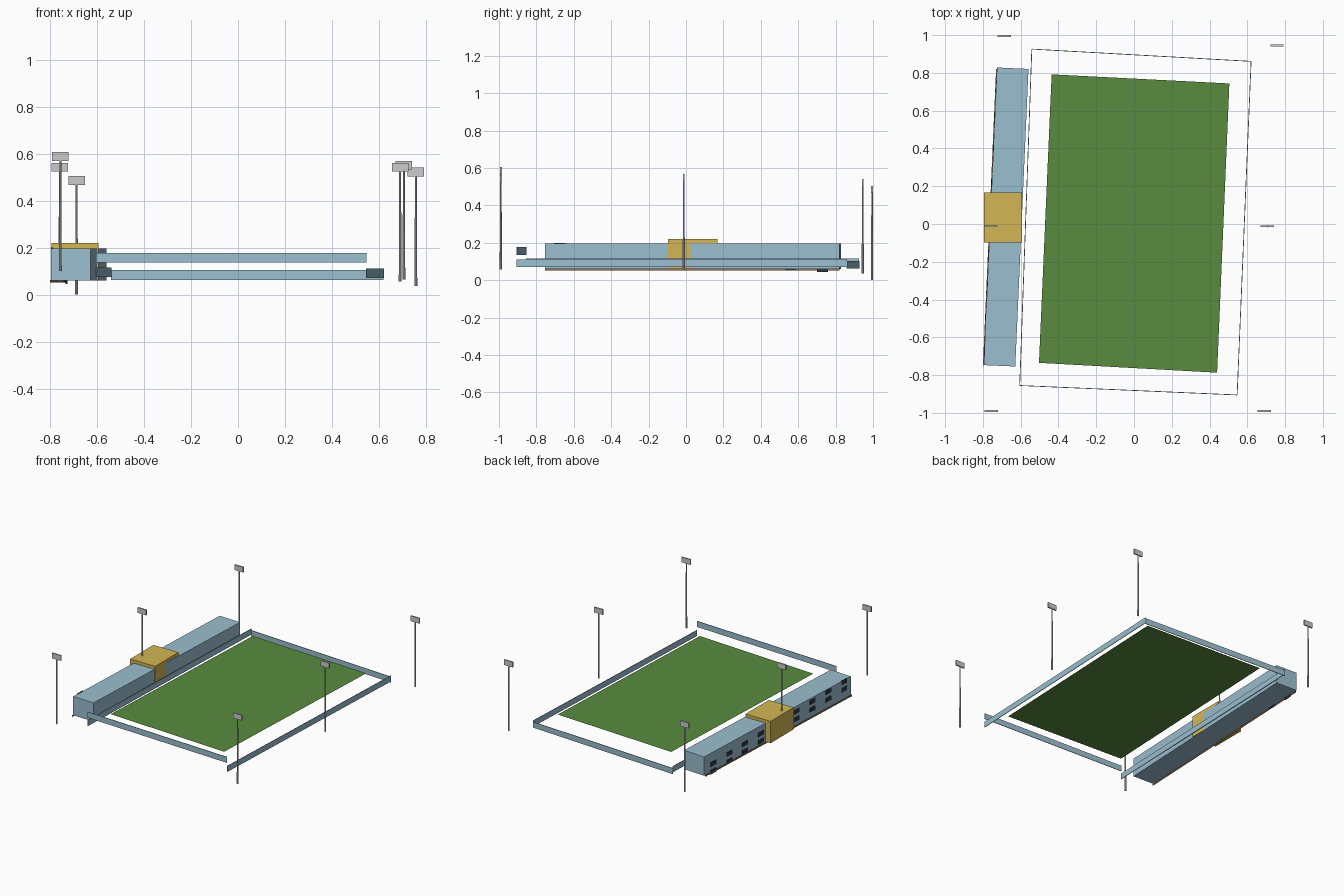
import bpy, math
from mathutils import Vector

if "Cube" in bpy.data.objects:
    bpy.data.objects.remove(bpy.data.objects["Cube"])


def material(name, rgb):
    m = bpy.data.materials.new(name)
    m.diffuse_color = (*rgb, 1)
    m.use_nodes = True
    m.node_tree.nodes["Principled BSDF"].inputs["Base Color"].default_value = m.diffuse_color
    return m


BLUE = material("pale_blue", (0.33, 0.52, 0.63))
GREEN = material("grass", (0.10, 0.26, 0.05))
YELLOW = material("ochre", (0.65, 0.47, 0.09))
DARK = material("dark_glass", (0.03, 0.04, 0.05))
BROWN = material("brown", (0.35, 0.16, 0.09))


def box(name, loc, size, mat=None, rot=0.0):
    bpy.ops.mesh.primitive_cube_add(size=1, location=loc, rotation=(0, 0, rot))
    ob = bpy.context.object
    ob.name = name
    ob.scale = size
    bpy.ops.object.transform_apply(location=False, rotation=False, scale=True)
    if mat:
        ob.data.materials.append(mat)
    return ob


def wall(name, a, b, z0, z1, thick, mat):
    """Thin upright box running from plan point a to plan point b."""
    a, b = Vector(a), Vector(b)
    d, c = b - a, (a + b) / 2
    return box(name, (c.x, c.y, (z0 + z1) / 2), (d.length, thick, z1 - z0),
               mat, math.atan2(d.y, d.x))


# Playing field: single flat sheet
me = bpy.data.meshes.new("field")
me.from_pydata([(-0.503, -0.735, 0.142), (0.44, -0.787, 0.142),
                (0.505, 0.744, 0.142), (-0.436, 0.792, 0.142)], [], [(0, 1, 2, 3)])
me.materials.append(GREEN)
bpy.context.collection.objects.link(bpy.data.objects.new("field", me))

# Perimeter barriers, each at its own level
FL, FR, BR, BL = (-0.605, -0.855), (0.546, -0.905), (0.62, 0.861), (-0.541, 0.926)
wall("front_barrier", FL, FR, 0.136, 0.178, 0.004, BLUE)
wall("right_barrier", FR, BR, 0.070, 0.112, 0.004, BLUE)
wall("back_barrier", BR, BL, 0.062, 0.104, 0.004, BLUE)
wall("left_barrier", BL, FL, 0.074, 0.116, 0.004, BLUE)

# Grandstand building, slightly turned
ANG = -math.atan2(0.07, 1.576)
box("grandstand", (-0.677, 0.037, 0.129), (0.167, 1.577, 0.136), BLUE, ANG)

# Yellow central block
box("central_block", (-0.694, 0.035, 0.141), (0.2, 0.265, 0.158), YELLOW)


def face_x(y):
    """x of the building's outer face at a given y."""
    return -0.795 + 0.07 * (y + 0.748) / 1.576


# Base strip along the outer face
wall("base_strip", (-0.798, -0.755), (-0.728, 0.82), 0.052, 0.062, 0.004, BROWN)

# Two rows of windows following the sloping ground
n = 0
for start in (0.73, -0.165):
    for i in range(4):
        y = start - 0.17 * i
        base = 0.045 - 0.05 * (y - 0.73)
        for dz in (0.015, 0.07):
            n += 1
            box(f"window_{n}", (face_x(y), y, base + dz), (0.006, 0.06, 0.03), DARK, ANG)

# Floodlights: slim pole with flat lamp panel, half a unit tall
lights = [(-0.687, 0.995, 0.0), (0.757, 0.945, 0.036), (-0.758, -0.012, 0.056),
          (0.706, -0.012, 0.064), (-0.756, -0.99, 0.101), (0.69, -0.99, 0.056)]
for i, (x, y, z) in enumerate(lights, 1):
    bpy.ops.mesh.primitive_cone_add(vertices=8, radius1=0.006, radius2=0.004, depth=0.48,
                                    location=(x, y, z + 0.24))
    bpy.context.object.name = f"light_pole_{i}"
    box(f"lamp_panel_{i}", (x, y, z + 0.486), (0.07, 0.01, 0.038))
